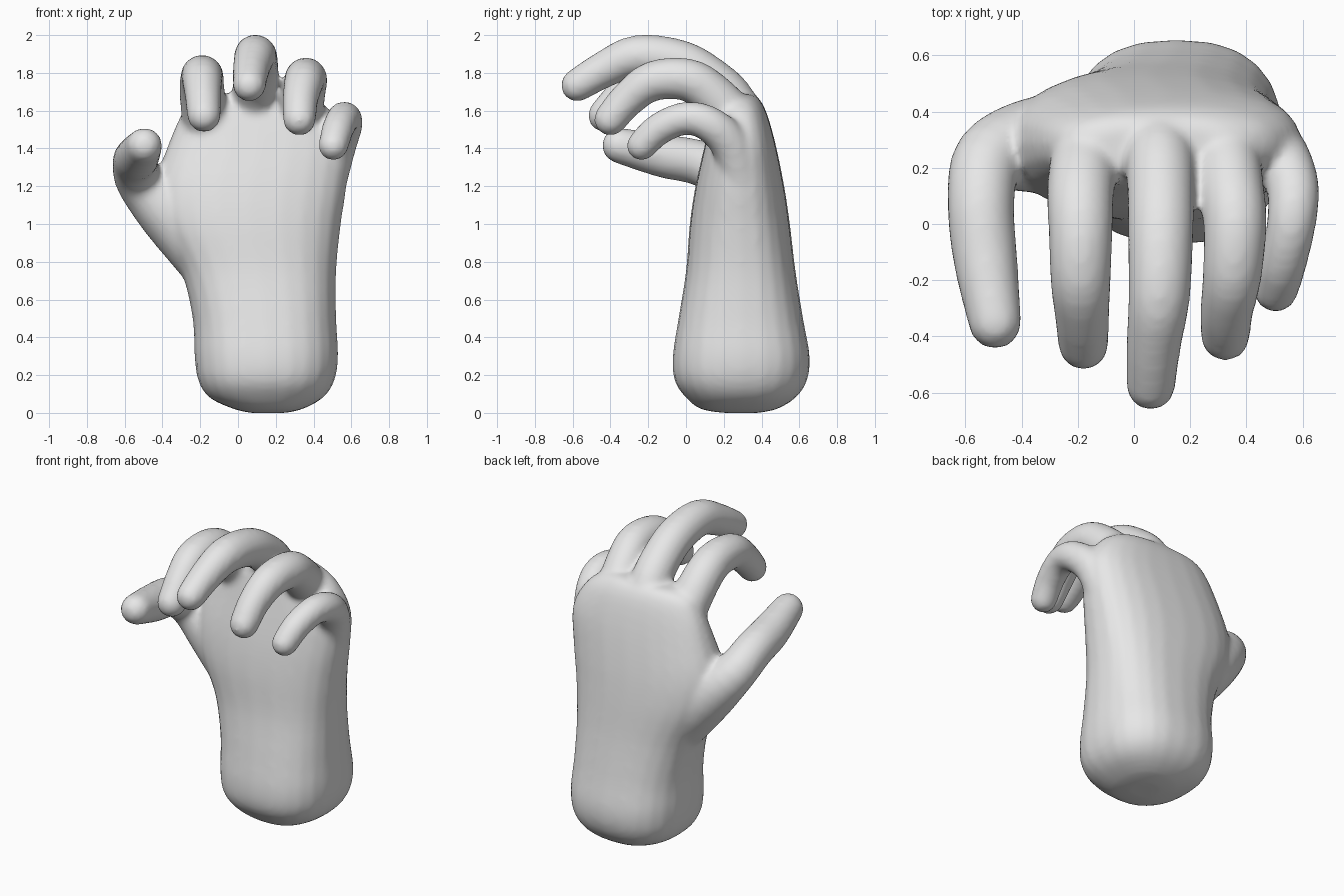
import bpy
import bmesh
import math
from mathutils import Vector

SIDES = 24

cube = bpy.data.objects.get("Cube")
if cube:
    bpy.data.objects.remove(cube, do_unlink=True)

skin = bpy.data.materials.new("plain grey")
skin.use_nodes = True
skin.diffuse_color = (0.8, 0.8, 0.8, 1)
skin.node_tree.nodes["Principled BSDF"].inputs["Base Color"].default_value = skin.diffuse_color

bm = bmesh.new()


def spline(keys, steps=4):
    """Smooth curve through tuples of any length."""
    pts = [Vector(k) for k in keys]
    out = []
    for i in range(len(pts) - 1):
        a, b = pts[max(i - 1, 0)], pts[i]
        c, d = pts[i + 1], pts[min(i + 2, len(pts) - 1)]
        for s in range(steps):
            t = s / steps
            out.append(b + (c - a) * (t / 2)
                       + (a * 2 - b * 5 + c * 4 - d) * (t * t / 2)
                       + (b * 3 - a - c * 3 + d) * (t ** 3 / 2))
    return out + [pts[-1]]


def loft(rings):
    """Closed skin over a list of equal rings."""
    rows = [[bm.verts.new(p) for p in ring] for ring in rings]
    faces = [bm.faces.new((r[i], r[(i + 1) % SIDES], q[(i + 1) % SIDES], q[i]))
             for r, q in zip(rows, rows[1:]) for i in range(SIDES)]
    faces += [bm.faces.new(rows[0]), bm.faces.new(rows[-1])]
    bmesh.ops.recalc_face_normals(bm, faces=faces)


def section(z, x0, x1, y0, y1, power=2.5):
    """Rounded box outline at one height."""
    ring = []
    for i in range(SIDES):
        a = math.tau * i / SIDES
        c, s = math.cos(a), math.sin(a)
        u = math.copysign(abs(c) ** (2 / power), c)
        v = math.copysign(abs(s) ** (2 / power), s)
        ring.append(Vector(((x0 + x1 + (x1 - x0) * u) / 2,
                            (y0 + y1 + (y1 - y0) * v) / 2, z)))
    return ring


def tube(keys):
    """Tapered limb through (x, y, z, radius) keys, rounded at the first key."""
    path = spline(keys)
    spots = [p.to_3d() for p in path]
    tip_dir = (spots[0] - spots[1]).normalized()
    r = path[0][3]
    stations = [(spots[0] + tip_dir * r * math.sin(math.radians(a)),
                 tip_dir, r * math.cos(math.radians(a))) for a in (84, 65, 45, 22)]
    for i, p in enumerate(spots):
        d = spots[max(i - 1, 0)] - spots[min(i + 1, len(spots) - 1)]
        stations.append((p, d.normalized(), path[i][3]))
    rings = []
    for p, d, rad in stations:
        u = Vector((1, 0, 0))
        u = (u - d * u.dot(d)).normalized()
        v = d.cross(u)
        rings.append([p + (u * math.cos(math.tau * i / SIDES)
                           + v * math.sin(math.tau * i / SIDES)) * rad
                      for i in range(SIDES)])
    loft(rings)


# Wrist and palm: height, x range, y range
loft([section(*k) for k in spline([
    (0.00, 0.07, 0.25, 0.20, 0.38),
    (0.02, -0.02, 0.34, 0.08, 0.48),
    (0.08, -0.15, 0.45, 0.00, 0.58),
    (0.17, -0.21, 0.51, -0.06, 0.64),
    (0.30, -0.23, 0.53, -0.07, 0.655),
    (0.50, -0.24, 0.52, -0.04, 0.62),
    (0.75, -0.30, 0.52, 0.00, 0.58),
    (1.00, -0.42, 0.545, 0.02, 0.55),
    (1.20, -0.44, 0.575, 0.05, 0.52),
    (1.42, -0.37, 0.59, 0.10, 0.475),
    (1.58, -0.30, 0.51, 0.14, 0.43),
    (1.66, -0.24, 0.41, 0.17, 0.39),
    (1.69, -0.15, 0.32, 0.21, 0.35)])])

# Thumb with its fleshy base
tube([(-0.495, -0.35, 1.415, 0.095), (-0.53, -0.12, 1.36, 0.115),
      (-0.545, 0.08, 1.32, 0.12), (-0.515, 0.23, 1.22, 0.13),
      (-0.36, 0.28, 1.06, 0.17), (-0.10, 0.29, 0.80, 0.20)])

# Index finger
tube([(-0.18, -0.43, 1.575, 0.09), (-0.185, -0.33, 1.68, 0.097),
      (-0.19, -0.20, 1.77, 0.108), (-0.19, -0.02, 1.775, 0.115),
      (-0.19, 0.12, 1.70, 0.12), (-0.17, 0.25, 1.53, 0.125),
      (-0.13, 0.32, 1.30, 0.13)])

# Middle finger
tube([(0.06, -0.575, 1.735, 0.088), (0.07, -0.43, 1.82, 0.098),
      (0.09, -0.26, 1.89, 0.11), (0.095, -0.04, 1.86, 0.117),
      (0.095, 0.12, 1.77, 0.12), (0.09, 0.25, 1.64, 0.125),
      (0.08, 0.33, 1.42, 0.13)])

# Ring finger
tube([(0.325, -0.40, 1.555, 0.088), (0.33, -0.31, 1.66, 0.095),
      (0.35, -0.18, 1.755, 0.106), (0.36, 0.00, 1.765, 0.113),
      (0.345, 0.13, 1.69, 0.118), (0.32, 0.26, 1.54, 0.125),
      (0.28, 0.33, 1.32, 0.13)])

# Little finger
tube([(0.505, -0.235, 1.415, 0.08), (0.53, -0.14, 1.505, 0.085),
      (0.56, 0.00, 1.56, 0.088), (0.565, 0.13, 1.525, 0.095),
      (0.52, 0.24, 1.41, 0.105), (0.46, 0.30, 1.20, 0.11)])

mesh = bpy.data.meshes.new("hand")
bm.to_mesh(mesh)
bm.free()
mesh.materials.append(skin)
hand = bpy.data.objects.new("hand", mesh)
bpy.context.collection.objects.link(hand)

# Fuse the parts into one skin with soft webbing
fuse = hand.modifiers.new("fuse", "REMESH")
fuse.mode = "VOXEL"
fuse.voxel_size = 0.018
fuse.use_smooth_shade = True
soften = hand.modifiers.new("soften", "SMOOTH")
soften.factor = 0.5
soften.iterations = 8
